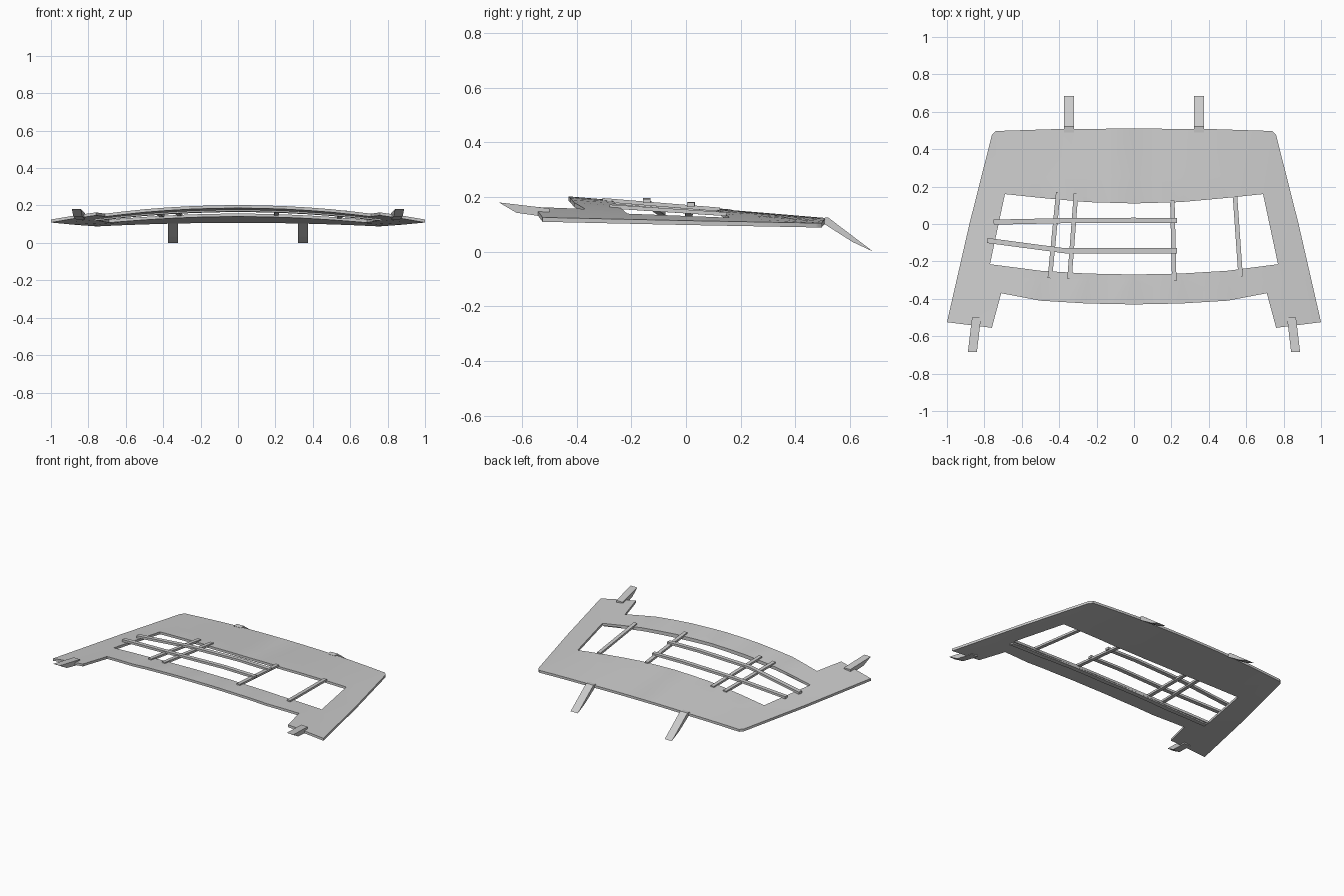
import bpy, bmesh
from mathutils import Vector

old = bpy.data.objects.get("Cube")
if old:
    bpy.data.objects.remove(old)

grey = bpy.data.materials.new("light_grey")
grey.use_nodes = True
grey.diffuse_color = (0.6, 0.6, 0.6, 1)
grey.node_tree.nodes["Principled BSDF"].inputs["Base Color"].default_value = grey.diffuse_color


def height(x, y):
    """Crowned surface, sloping down to the back and to the sides."""
    half_width = 0.875 - 0.245 * y
    drop = 0.052 - 0.064 * y
    return 0.166 - 0.084 * y - drop * (x / half_width) ** 2


def make(name, bm):
    bmesh.ops.recalc_face_normals(bm, faces=bm.faces)
    mesh = bpy.data.meshes.new(name)
    bm.to_mesh(mesh)
    bm.free()
    mesh.materials.append(grey)
    ob = bpy.data.objects.new(name, mesh)
    bpy.context.collection.objects.link(ob)
    return ob


def mirrored(half):
    """Close a right half outline by mirroring it over x = 0."""
    return half + [(-x, y) for x, y in reversed(half) if x > 0]


def sheet(name, loops, thickness, lift=0.0):
    """Fill flat outlines, cut them into facets and drape them on the surface."""
    bm = bmesh.new()
    for loop in loops:
        vs = [bm.verts.new((x, y, 0)) for x, y in loop]
        for a, b in zip(vs, vs[1:] + vs[:1]):
            bm.edges.new((a, b))
    bmesh.ops.triangle_fill(bm, use_beauty=True, edges=bm.edges[:])
    for i in range(-7, 8):
        bmesh.ops.bisect_plane(bm, geom=bm.verts[:] + bm.edges[:] + bm.faces[:],
                               plane_co=(i / 8, 0, 0), plane_no=(1, 0, 0))
    for y in (-0.3, 0, 0.25):
        bmesh.ops.bisect_plane(bm, geom=bm.verts[:] + bm.edges[:] + bm.faces[:],
                               plane_co=(0, y, 0), plane_no=(0, 1, 0))
    top = bm.faces[:]
    made = bmesh.ops.extrude_face_region(bm, geom=top, use_keep_orig=True)["geom"]
    lower = {g for g in made if isinstance(g, bmesh.types.BMVert)}
    for v in bm.verts:
        v.co.z = height(v.co.x, v.co.y) + lift - (thickness if v in lower else 0)
    ob = make(name, bm)
    bpy.context.view_layer.objects.active = ob
    ob.select_set(True)
    bpy.ops.object.shade_smooth_by_angle(angle=0.5)
    ob.select_set(False)


def bar(name, path, width, low, high):
    """Square bar following a path, resting on the surface."""
    bm = bmesh.new()
    pts = [Vector(p) for p in path]
    rings = []
    for i, p in enumerate(pts):
        run = (pts[min(i + 1, len(pts) - 1)] - pts[max(i - 1, 0)]).normalized()
        side = Vector((-run.y, run.x)) * width / 2
        z = height(*p)
        rings.append([bm.verts.new((*(p + side * s), z + h))
                      for s, h in ((1, low), (-1, low), (-1, high), (1, high))])
    for a, b in zip(rings, rings[1:]):
        for k in range(4):
            bm.faces.new((a[k], a[k - 1], b[k - 1], b[k]))
    bm.faces.new(rings[0])
    bm.faces.new(rings[-1])
    make(name, bm)


def tab(name, profile, x, width, lean=0.0):
    """Side profile in y and z, extruded across x and leaning with length."""
    bm = bmesh.new()
    y0 = profile[0][0]
    ends = [[bm.verts.new((x + s * width / 2 + lean * (y - y0), y, z)) for y, z in profile]
            for s in (-1, 1)]
    n = len(profile)
    for end in ends:
        bm.faces.new(end)
    for k in range(n):
        bm.faces.new((ends[0][k - 1], ends[0][k], ends[1][k], ends[1][k - 1]))
    make(name, bm)


# Main panel with its large opening
outline = mirrored([(0, -0.43), (0.25, -0.425), (0.5, -0.41), (0.71, -0.37), (0.76, -0.555),
                    (0.88, -0.54), (1, -0.525), (0.88, 0), (0.76, 0.475), (0.74, 0.497),
                    (0.4, 0.508), (0, 0.51)])
opening = mirrored([(0, -0.27), (0.25, -0.265), (0.5, -0.25), (0.77, -0.215),
                    (0.69, 0.16), (0.5, 0.14), (0.25, 0.117), (0, 0.11)])
sheet("frame_panel", [outline, opening], 0.016)

# Thin ledge under the rear edge of the front rail
ledge = mirrored([(0, -0.31), (0.5, -0.29), (0.77, -0.255), (0.765, -0.225),
                  (0.5, -0.255), (0, -0.275)])
sheet("front_rail_ledge", [ledge], 0.01, -0.014)

# Lengthwise bars across the opening
for i, (start, end) in enumerate([((-0.405, 0.17), (-0.45, -0.29)), ((-0.31, 0.165), (-0.345, -0.295)),
                                  ((0.205, 0.125), (0.215, -0.305)), ((0.54, 0.15), (0.57, -0.28))]):
    bar(f"lengthwise_bar_{i + 1}", [start, end], 0.024, -0.006, 0.008)

# Bent crosswise bars on top of them
bar("rear_cross_bar", [(-0.75, 0.01), (-0.37, 0.018), (0, 0.02), (0.23, 0.018)], 0.027, 0.003, 0.018)
bar("front_cross_bar", [(-0.785, -0.088), (-0.37, -0.143), (0, -0.143), (0.23, -0.143)], 0.027, 0.003, 0.018)

# Mounting tabs at the front and the back
front_profile = [(-0.5, 0.158), (-0.685, 0.18), (-0.62, 0.142), (-0.5, 0.125)]
rear_profile = [(0.49, 0.122), (0.52, 0.125), (0.685, 0.0), (0.61, 0.035), (0.5, 0.105)]
for side, s in (("left", 1), ("right", -1)):
    tab(f"{side}_front_tab", front_profile, s * 0.842, 0.048, -s * 0.12)
    tab(f"{side}_rear_tab", rear_profile, s * 0.348, 0.053)
